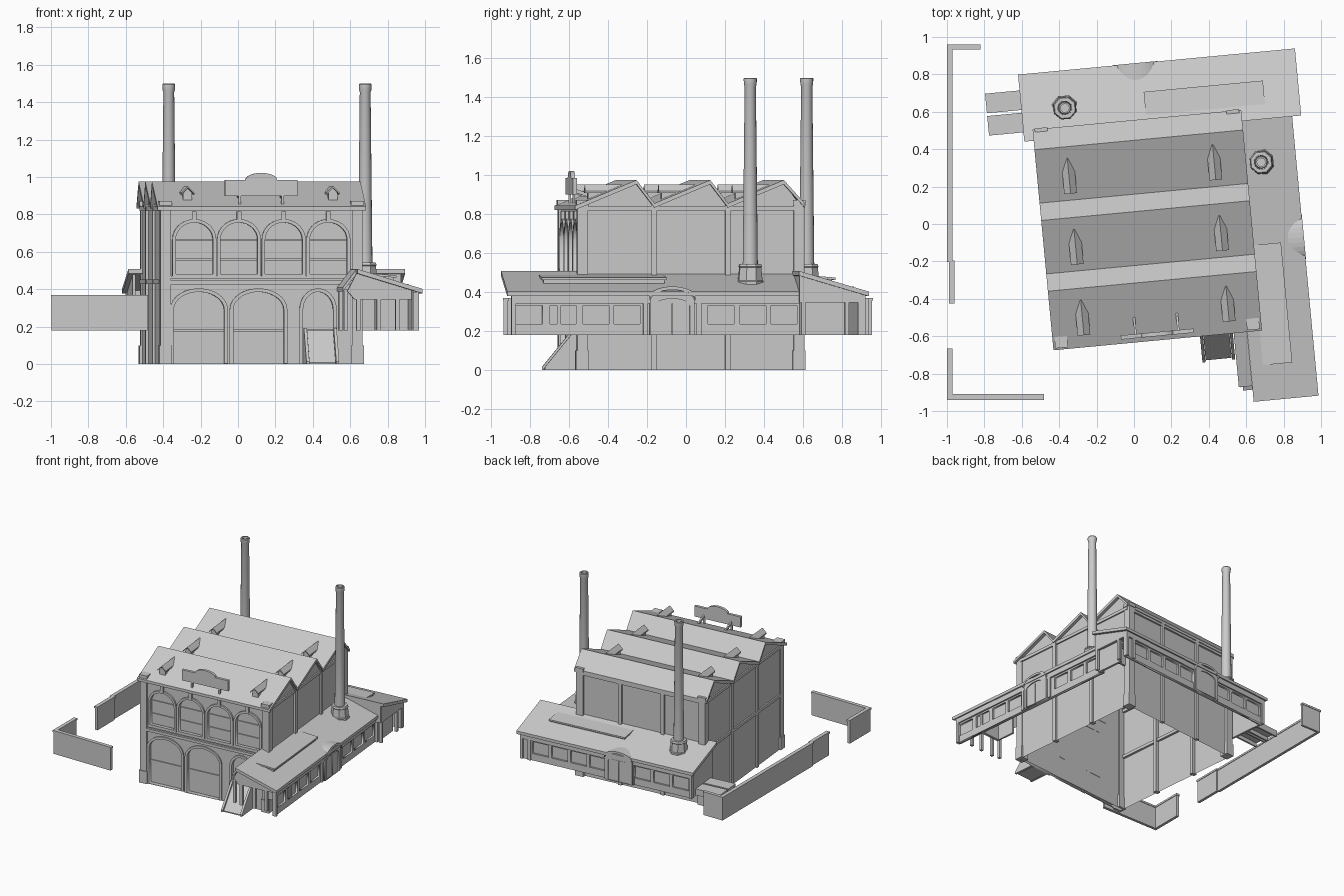
import bpy, bmesh, math
from mathutils import Matrix, Vector

# The whole works is turned slightly on its plot; local axes are u, v, z
SITE = Matrix.Translation((0.07, -0.02, 0)) @ Matrix.Rotation(math.radians(5.4), 4, 'Z')
WORLD = Matrix.Identity(4)


def link(name, me, m):
    ob = bpy.data.objects.new(name, me)
    bpy.context.collection.objects.link(ob)
    ob.matrix_world = m
    return ob


def prism(name, pts, axis, a, b, m=SITE, open_bottom=False):
    """Extrude a 2D profile along u, v or z from a to b."""
    put = {'u': lambda p, t: (t, p[0], p[1]),
           'v': lambda p, t: (p[0], t, p[1]),
           'z': lambda p, t: (p[0], p[1], t)}[axis]
    bm = bmesh.new()
    r0 = [bm.verts.new(put(p, a)) for p in pts]
    r1 = [bm.verts.new(put(p, b)) for p in pts]
    bm.faces.new(r0)
    bm.faces.new(r1)
    for i in range(len(pts)):
        j = (i + 1) % len(pts)
        bm.faces.new((r0[i], r0[j], r1[j], r1[i]))
    bmesh.ops.recalc_face_normals(bm, faces=bm.faces)
    if open_bottom:
        low = [f for f in bm.faces if all(v.co.z < 1e-4 for v in f.verts)]
        bmesh.ops.delete(bm, geom=low, context='FACES')
    me = bpy.data.meshes.new(name)
    bm.to_mesh(me)
    bm.free()
    return link(name, me, m)


def rect(a0, a1, b0, b1):
    return [(a0, b0), (a1, b0), (a1, b1), (a0, b1)]


def box(name, u0, u1, v0, v1, z0, z1, m=SITE):
    return prism(name, rect(u0, u1, v0, v1), 'z', z0, z1, m)


def arch(c, half, z0, spring, rise, n=14):
    arc = [(c + half * math.cos(math.pi * i / n), spring + rise * math.sin(math.pi * i / n)) for i in range(n + 1)]
    return [(c - half, z0), (c + half, z0)] + arc


def wall(name, outline, holes, axis, a, b):
    """Slab with openings: a filled 2D curve stood upright, facing u or v."""
    cu = bpy.data.curves.new(name, 'CURVE')
    cu.dimensions, cu.fill_mode, cu.extrude = '2D', 'BOTH', abs(b - a) / 2
    for loop in [outline] + holes:
        sp = cu.splines.new('POLY')
        sp.points.add(len(loop) - 1)
        for p, q in zip(sp.points, loop):
            p.co = (q[0], q[1], 0, 1)
        sp.use_cyclic_u = True
    tmp = bpy.data.objects.new(name + "_curve", cu)
    bpy.context.collection.objects.link(tmp)
    bpy.context.view_layer.update()
    me = bpy.data.meshes.new_from_object(tmp.evaluated_get(bpy.context.evaluated_depsgraph_get()))
    bpy.data.objects.remove(tmp)
    mid = (a + b) / 2
    if axis == 'v':
        t = Matrix(((1, 0, 0, 0), (0, 0, -1, mid), (0, 1, 0, 0), (0, 0, 0, 1)))
    else:
        t = Matrix(((0, 0, 1, mid), (1, 0, 0, 0), (0, 1, 0, 0), (0, 0, 0, 1)))
    me.transform(t)
    return link(name, me, SITE)


# Main hall with a three-tooth roof
TEETH = (-0.575, -0.195, 0.185)
saw = []
for s in TEETH:
    saw += [(s, 0.855), (s + 0.287, 0.975)]
saw.append((0.58, 0.855))
top = [(-0.605, 0.843)] + saw[1:]
prism("hall_roof", top + [(y, z - 0.022) for y, z in reversed(top)], 'u', -0.56, 0.56)
body = [(max(-0.55, min(0.56, y)), z - 0.012) for y, z in saw]
prism("hall_walls", [(-0.55, 0)] + body + [(0.56, 0)], 'u', -0.535, 0.535, open_bottom=True)

# Front facade with two rows of arched openings
upper = [(-0.36, 0.108), (-0.12, 0.108), (0.12, 0.108), (0.36, 0.108)]
lower = [(-0.335, 0.14), (-0.015, 0.14), (0.305, 0.085)]
up_arch = lambda c, h, g: arch(c, h + g, 0.475 - g, 0.665, 0.10 + g)
lo_arch = lambda c, h, g: arch(c, h + g, 0.004, 0.29, 0.10 + g)
wall("facade", rect(-0.535, 0.535, 0, 0.84),
     [up_arch(c, h, 0) for c, h in upper] + [lo_arch(c, h, 0) for c, h in lower], 'v', -0.55, -0.575)
for c, h in upper:
    wall("upper_window_frame", up_arch(c, h, 0.01), [up_arch(c, h, -0.008)], 'v', -0.56, -0.588)
    box("keystone", c - 0.012, c + 0.012, -0.592, -0.57, 0.765, 0.815)
    for z in (0.56, 0.665):
        box("window_bar", c - h, c + h, -0.558, -0.549, z - 0.005, z + 0.005)
for c, h in lower:
    f = [(c - h - 0.015, 0.0)] + lo_arch(c, h, 0.015)[1:]
    wall("lower_arch_frame", f, [lo_arch(c, h, -0.004)], 'v', -0.56, -0.585)
    box("lower_window_bar", c - h, c + h, -0.558, -0.549, 0.175, 0.187)
for z0, z1, d in ((0.425, 0.447, 0.592), (0.822, 0.838, 0.592), (0.458, 0.47, 0.585)):
    box("front_ledge", -0.54, 0.54, -d, -0.55, z0, z1)

# Corner piers, side pilasters and side ledges
for sx in (-1, 1):
    for y in (-0.562, 0.555):
        box("corner_pier", sx * 0.515 - 0.028, sx * 0.515 + 0.028, y - 0.03, y + 0.025, 0, 0.86)
        box("pier_cap", sx * 0.515 - 0.034, sx * 0.515 + 0.034, y - 0.034, y + 0.03, 0.845, 0.872)
        box("pier_foot", sx * 0.515 - 0.034, sx * 0.515 + 0.034, y - 0.036, y + 0.03, 0, 0.1)
    for y in TEETH[1:]:
        box("side_pilaster", sx * 0.53 - 0.02, sx * 0.53 + 0.02, y - 0.014, y + 0.014, 0, 0.85)
    for z in (0.44, 0.83):
        box("side_ledge", sx * 0.532 - 0.014, sx * 0.532 + 0.014, -0.55, 0.56, z - 0.012, z + 0.012)
for x in (-0.18, 0.18):
    box("back_pilaster", x - 0.014, x + 0.014, 0.55, 0.575, 0, 0.84)
box("back_ledge", -0.535, 0.535, 0.55, 0.574, 0.815, 0.835)

# Gabled roof vents
for s in TEETH:
    for u in (-0.39, 0.39):
        prism("vent_body", [(u - 0.024, 0.85), (u + 0.024, 0.85), (u + 0.024, 0.915), (u, 0.94), (u - 0.024, 0.915)],
              'v', s + 0.05, s + 0.2)
        prism("vent_roof", [(u - 0.034, 0.908), (u, 0.942), (u + 0.034, 0.908), (u + 0.034, 0.918), (u, 0.952),
                            (u - 0.034, 0.918)], 'v', s + 0.035, s + 0.225)

# Blank signboard on two stays
hump = [(0.085 * math.cos(math.pi * i / 12), 0.985 + 0.037 * math.sin(math.pi * i / 12)) for i in range(13)]
prism("signboard", [(-0.195, 0.9), (0.195, 0.9), (0.195, 0.985)] + hump + [(-0.195, 0.985)], 'v', -0.582, -0.56)
for u in (-0.115, 0.115):
    prism("sign_stay", [(-0.565, 0.91), (-0.565, 0.93), (-0.47, 0.90), (-0.47, 0.88)], 'u', u - 0.006, u + 0.006)
    box("sign_post", u - 0.007, u + 0.007, -0.575, -0.563, 0.84, 0.91)

# Low annex roofs along the right and the back
prism("right_annex_roof", [(0.48, 0.508), (0.828, 0.402), (0.828, 0.378), (0.48, 0.484)], 'v', -0.98, 0.53)
prism("right_annex_front_slope", [(0.482, 0.508), (0.408, 0.41), (0.408, 0.388), (0.482, 0.482)], 'v', -0.895, -0.56)
prism("back_annex_roof", [(0.52, 0.508), (0.88, 0.402), (0.88, 0.378), (0.52, 0.484)], 'u', -0.61, 0.877)

# Right annex wall: windows either side of an arched doorway
DOOR_V, DOOR_U = -0.128, 0.02
win_v = [-0.865, -0.69, -0.52, -0.36, 0.125, 0.29, 0.45]
holes = [rect(c - 0.068, c + 0.068, 0.235, 0.33) for c in win_v]
wall("right_annex_wall", rect(-0.94, 0.55, 0.18, 0.39), holes, 'u', 0.785, 0.80)
box("right_annex_panes", 0.775, 0.785, -0.94, 0.55, 0.18, 0.395)
for v in (-0.945, -0.265, 0.01, 0.545):
    box("annex_pilaster", 0.78, 0.812, v - 0.012, v + 0.012, 0.18, 0.385)
box("right_annex_lintel", 0.79, 0.812, -0.94, 0.55, 0.342, 0.385)

# Back annex wall
win_u = [0.21, 0.37, 0.53, 0.69, -0.17, -0.33, -0.49]
holes = [rect(c - 0.068, c + 0.068, 0.235, 0.33) for c in win_u]
wall("back_annex_wall", rect(-0.585, 0.85, 0.18, 0.39), holes, 'v', 0.837, 0.852)
box("back_annex_panes", -0.585, 0.85, 0.827, 0.837, 0.18, 0.395)
for u in (-0.58, -0.09, 0.13, 0.78, 0.845):
    box("annex_pilaster", u - 0.012, u + 0.012, 0.832, 0.864, 0.18, 0.385)
box("back_annex_lintel", -0.585, 0.85, 0.842, 0.864, 0.342, 0.385)

# Doorways with curved canopies
for axis, c, w in (('u', DOOR_V, 0.80), ('v', DOOR_U, 0.852)):
    wall("door_surround", arch(c, 0.115, 0.18, 0.355, 0.05), [arch(c, 0.09, 0.183, 0.33, 0.035)], axis, w - 0.01, w + 0.02)
    for s in (-1, 1):
        x = c + s * 0.045
        wall("door_leaf", rect(x - 0.043, x + 0.043, 0.18, 0.35), [], axis, w - 0.01, w + 0.014)
    prof = arch(c, 0.118, 0.36, 0.375, 0.053)[2:]
    inner = arch(c, 0.118, 0.345, 0.358, 0.053)[2:]
    prism("door_canopy", prof + inner[::-1], axis, w - 0.09, w + 0.03)

# Annex end walls, gable infills and open porches
prism("front_gable", [(0.43, 0.39), (0.47, 0.345), (0.80, 0.345), (0.80, 0.392), (0.482, 0.488)], 'v', -0.915, -0.89)
prism("front_end_wall", [(0.62, 0.18), (0.795, 0.18), (0.795, 0.395), (0.62, 0.44)], 'v', -0.72, -0.70)
box("porch_inner_wall", 0.61, 0.625, -0.72, -0.55, 0.18, 0.445)
for u, v in ((0.425, -0.885), (0.49, -0.9), (0.6, -0.9), (0.7, -0.9), (0.425, -0.6)):
    box("porch_post", u - 0.011, u + 0.011, v - 0.011, v + 0.011, 0.18, 0.40)
prism("right_end_gable", [(0.53, 0.345), (0.85, 0.345), (0.85, 0.392), (0.53, 0.485)], 'u', 0.835, 0.855)
box("right_end_wall", 0.80, 0.82, 0.53, 0.76, 0.18, 0.42)
for v in (0.545, 0.77):
    box("end_post", 0.833, 0.855, v - 0.011, v + 0.011, 0.18, 0.40)
box("annex_cross_wall", 0.535, 0.85, 0.525, 0.54, 0.345, 0.488)
prism("left_end_wall", [(0.535, 0.18), (0.84, 0.18), (0.84, 0.392), (0.535, 0.482)], 'u', -0.585, -0.57)

# Long low roof lights
for axis, a, b, lo in (('v', -0.79, -0.146, 0.56), ('u', 0.05, 0.69, 0.58)):
    prism("roof_light", [(lo, 0.44), (lo + 0.13, 0.43), (lo + 0.13, 0.468), (lo, 0.482)], axis, a + 0.01, b - 0.01)
    prism("roof_light_lid", [(lo - 0.02, 0.476), (lo + 0.145, 0.462), (lo + 0.145, 0.474), (lo - 0.02, 0.488)], axis, a, b)

# Entrance ramp
prism("entrance_ramp", [(-0.575, 0), (-0.735, 0), (-0.735, 0.008), (-0.595, 0.18), (-0.575, 0.18)], 'u', 0.245, 0.385)
for u in (0.235, 0.395):
    prism("ramp_kerb", [(-0.575, 0), (-0.745, 0), (-0.745, 0.015), (-0.6, 0.192), (-0.575, 0.192)], 'u', u - 0.008, u + 0.008)

# Loading platforms at the left end
for v0 in (0.57, 0.69):
    box("loading_platform", -0.795, -0.585, v0, v0 + 0.105, 0.215, 0.235)
    for e in (0.006, 0.099):
        box("platform_side", -0.795, -0.585, v0 + e - 0.006, v0 + e + 0.006, 0.185, 0.235)


# Chimneys
def lathe(name, prof, n, x, y, turn=0.0):
    bm = bmesh.new()
    rings = [[bm.verts.new((r * math.cos(turn + 2 * math.pi * i / n), r * math.sin(turn + 2 * math.pi * i / n), z))
              for i in range(n)] for r, z in prof]
    for p, q in zip(rings, rings[1:]):
        for i in range(n):
            j = (i + 1) % n
            bm.faces.new((p[i], p[j], q[j], q[i]))
    bm.faces.new(rings[0][::-1])
    bm.faces.new(rings[-1])
    me = bpy.data.meshes.new(name)
    bm.to_mesh(me)
    bm.free()
    return link(name, me, Matrix.Translation((x, y, 0)) @ Matrix.Rotation(math.radians(5.4), 4, 'Z'))


bpy.ops.object.select_all(action='DESELECT')
for x, y in ((-0.37, 0.62), (0.68, 0.33)):
    lathe("chimney_base", [(0.071, 0.43), (0.071, 0.455), (0.066, 0.46), (0.06, 0.525), (0.064, 0.53), (0.058, 0.543)],
          8, x, y, math.pi / 8)
    ob = lathe("chimney_stack", [(0.039, 0.53), (0.029, 1.455), (0.033, 1.465), (0.034, 1.495), (0.03, 1.5), (0.022, 1.5),
                                 (0.022, 1.44)], 16, x, y)
    ob.select_set(True)
    bpy.context.view_layer.objects.active = ob
bpy.ops.object.shade_smooth_by_angle()

# Yard walls, square to the plot
for x0, x1, y0, y1 in ((-0.996, -0.974, -0.2, 0.956), (-0.986, -0.964, -0.42, -0.2), (-0.996, -0.826, 0.938, 0.956),
                       (-0.996, -0.974, -0.936, -0.67), (-0.996, -0.484, -0.936, -0.914)):
    box("yard_wall", x0, x1, y0, y1, 0.18, 0.355, WORLD)
    box("yard_wall_coping", x0 - 0.004, x1 + 0.004, y0 - 0.004, y1 + 0.004, 0.355, 0.37, WORLD)
